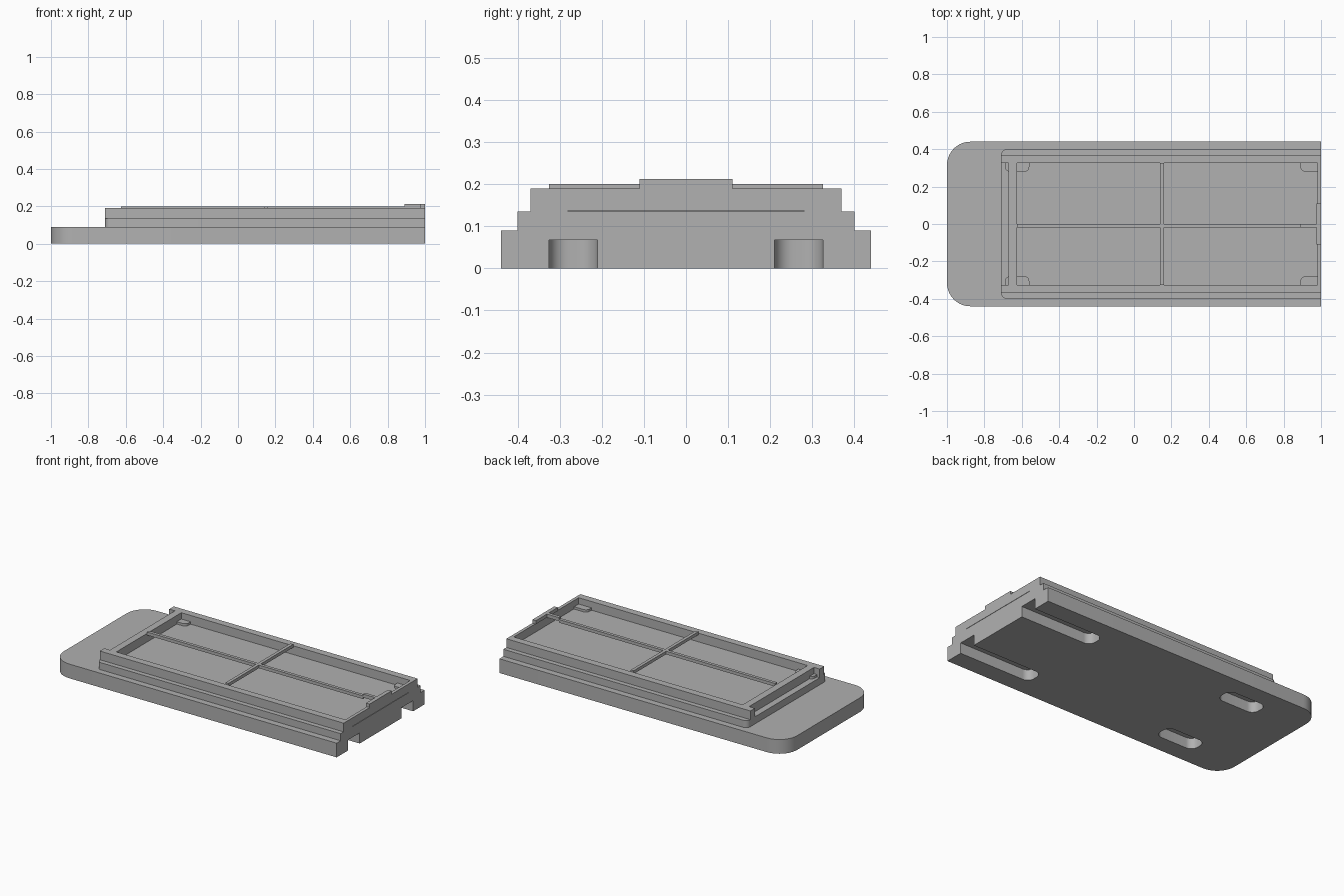
import bpy
import bmesh
from math import cos, sin, pi

cube = bpy.data.objects.get("Cube")
if cube:
    bpy.data.objects.remove(cube, do_unlink=True)

grey = bpy.data.materials.new("plain_grey")
grey.use_nodes = True
colour = (0.44, 0.44, 0.44, 1)
grey.diffuse_color = colour
grey.node_tree.nodes["Principled BSDF"].inputs["Base Color"].default_value = colour


def slab(name, x, y, z, radii=(0, 0, 0, 0), steps=10):
    """Upright prism; radii round the corners -x-y, +x-y, +x+y, -x+y."""
    bm = bmesh.new()
    corners = [(x[0], y[0], 1, 1), (x[1], y[0], -1, 1),
               (x[1], y[1], -1, -1), (x[0], y[1], 1, -1)]
    points = []
    for i, ((cx, cy, sx, sy), r) in enumerate(zip(corners, radii)):
        if r == 0:
            points.append((cx, cy))
            continue
        for k in range(steps + 1):
            a = pi + (i + k / steps) * pi / 2
            points.append((cx + sx * r + r * cos(a), cy + sy * r + r * sin(a)))
    face = bm.faces.new([bm.verts.new((px, py, z[0])) for px, py in points])
    top = bmesh.ops.extrude_face_region(bm, geom=[face])["geom"]
    bmesh.ops.translate(bm, vec=(0, 0, z[1] - z[0]),
                        verts=[v for v in top if isinstance(v, bmesh.types.BMVert)])
    bmesh.ops.recalc_face_normals(bm, faces=bm.faces)
    mesh = bpy.data.meshes.new(name)
    bm.to_mesh(mesh)
    bm.free()
    mesh.materials.append(grey)
    obj = bpy.data.objects.new(name, mesh)
    bpy.context.collection.objects.link(obj)
    return obj


def activate(obj):
    bpy.ops.object.select_all(action="DESELECT")
    obj.select_set(True)
    bpy.context.view_layer.objects.active = obj


def cut(target, cutter):
    cutter.hide_render = True
    mod = target.modifiers.new("slot", "BOOLEAN")
    mod.operation = "DIFFERENCE"
    mod.solver = "EXACT"
    mod.object = cutter
    activate(target)
    bpy.ops.object.modifier_apply(modifier=mod.name)
    bpy.data.objects.remove(cutter, do_unlink=True)


def span(side, inner, outer):
    return sorted((side * inner, side * outer))


FLOOR, RIM, RIB = 0.135, 0.19, 0.2

# Base plate, rounded at one end, with slots underneath
base = slab("base_plate", (-1, 1), (-0.44, 0.44), (0, 0.09), (0.125, 0, 0, 0.125))
for side in (-1, 1):
    y = span(side, 0.21, 0.325)
    cut(base, slab("open_slot_cutter", (0.5, 1.1), y, (-0.1, 0.067), (0.045, 0, 0, 0.045)))
    cut(base, slab("closed_slot_cutter", (-0.7, -0.43), y, (-0.1, 0.067), (0.045,) * 4))

# Stepped tray floor
step = slab("tray_floor", (-0.71, 1), (-0.4, 0.4), (0.09, FLOOR), (0.03, 0, 0, 0.03))

# Tray walls and corner pads
for side, label in ((1, "left"), (-1, "right")):
    slab(label + "_wall", (-0.71, 1), span(side, 0.325, 0.37), (FLOOR, RIM))
    slab(label + "_end_post", (0.98, 1), span(side, 0.28, 0.325), (FLOOR, RIM))
    r = 0.025
    near, far = ((r, 0, 0, 0), (r, r, 0, 0)) if side > 0 else ((0, 0, 0, r), (0, 0, r, r))
    slab(label + "_rear_pad", (0.89, 0.98), span(side, 0.28, 0.325), (FLOOR, 0.15), near)
    slab(label + "_front_pad", (-0.69, -0.56), span(side, 0.28, 0.325), (FLOOR, 0.15), far)
slab("closed_end_wall", (-0.67, -0.625), (-0.325, 0.325), (FLOOR, RIM))
slab("open_end_wall", (0.98, 1), (-0.28, 0.28), (FLOOR + 0.002, RIM))

# Crossed ribs over the tray, and the end catch
slab("cross_rib", (0.14, 0.16), (-0.325, 0.325), (0.18, RIB))
slab("long_rib", (-0.625, 0.89), (-0.02, 0), (0.18, RIB))
slab("catch_arm", (0.89, 0.975), (-0.02, 0), (0.19, 0.212))
slab("catch_plate", (0.975, 1), (-0.11, 0.11), (0.19, 0.212))

# Smooth the rounded corners only
for obj in (base, step):
    activate(obj)
    bpy.ops.object.shade_smooth_by_angle()
